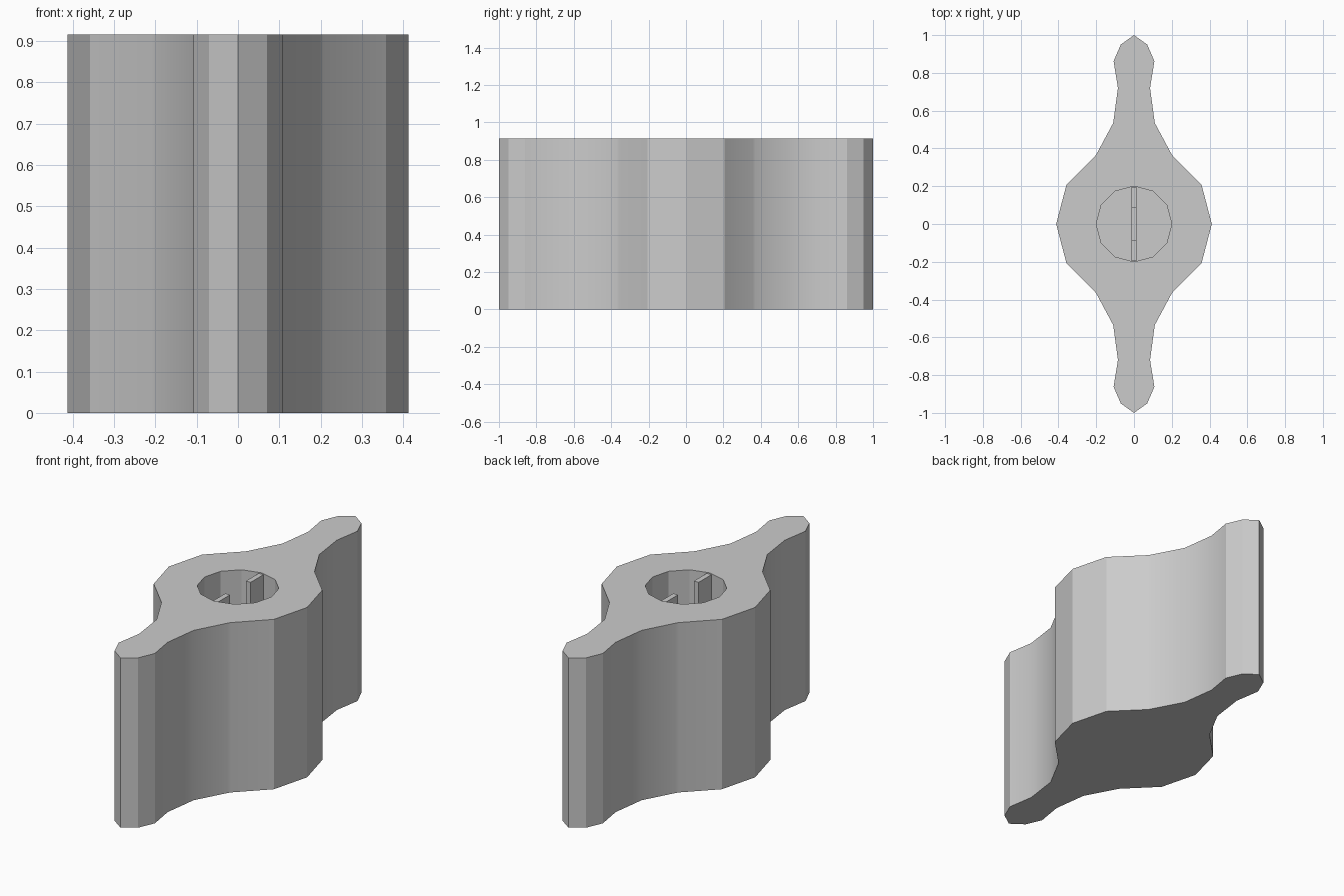
import bpy, bmesh, math

if "Cube" in bpy.data.objects:
    bpy.data.objects.remove(bpy.data.objects["Cube"])

HEIGHT = 0.915
HOLE_FLOOR = 0.3

grey = bpy.data.materials.new("plain grey")
grey.use_nodes = True
colour = (0.6, 0.6, 0.6, 1)
grey.diffuse_color = colour
grey.node_tree.nodes["Principled BSDF"].inputs["Base Color"].default_value = colour


def finish(name, bm, angle):
    """Turn a bmesh into a shaded object."""
    bmesh.ops.recalc_face_normals(bm, faces=bm.faces)
    mesh = bpy.data.meshes.new(name)
    bm.to_mesh(mesh)
    bm.free()
    mesh.materials.append(grey)
    obj = bpy.data.objects.new(name, mesh)
    bpy.context.collection.objects.link(obj)
    bpy.ops.object.select_all(action='DESELECT')
    obj.select_set(True)
    bpy.context.view_layer.objects.active = obj
    bpy.ops.object.shade_smooth_by_angle(angle=math.radians(angle))
    return obj


def walls(bm, outline, low, high):
    """Raise side walls over an outline; return the low and high rings."""
    rings = [[bm.verts.new((x, y, z)) for x, y in outline] for z in (low, high)]
    a, b = rings
    for i in range(len(a)):
        j = (i + 1) % len(a)
        bm.faces.new((a[i], a[j], b[j], b[i]))
    return rings


def ring_edges(bm, ring):
    return [bm.edges.get((v, ring[i - 1])) for i, v in enumerate(ring)]


# Knob body: round hub flowing into two waisted wings, from one quarter outline
quarter = [(0.412, 0), (0.358, 0.206), (0.207, 0.357), (0.198, 0.371),
           (0.11, 0.535), (0.085, 0.72), (0.108, 0.862), (0.07, 0.95), (0, 1)]
half = quarter + [(-x, y) for x, y in quarter[-2::-1]]
outline = half + [(x, -y) for x, y in half[-2:0:-1]]
socket = [(0.2 * math.cos(i * math.pi / 6), 0.2 * math.sin(i * math.pi / 6))
          for i in range(12)]

body = bmesh.new()
base, rim = walls(body, outline, 0, HEIGHT)
body.faces.new(base)
floor, mouth = walls(body, socket, HOLE_FLOOR, HEIGHT)
body.faces.new(floor)
bmesh.ops.triangle_fill(body, use_beauty=True, normal=(0, 0, 1),
                        edges=ring_edges(body, rim) + ring_edges(body, mouth))
finish("knob_body", body, 28)

# Notched blade standing across the socket
top, notch = HEIGHT - 0.005, 0.7
side = [(0.196, HOLE_FLOOR), (0.196, top), (0.088, top), (0.088, notch)]
profile = side + [(-y, z) for y, z in reversed(side)]
blade = bmesh.new()
face = blade.faces.new([blade.verts.new((-0.014, y, z)) for y, z in profile])
extruded = bmesh.ops.extrude_face_region(blade, geom=[face], use_keep_orig=True)
bmesh.ops.translate(blade, vec=(0.028, 0, 0),
                    verts=[v for v in extruded["geom"]
                           if isinstance(v, bmesh.types.BMVert)])
finish("socket_blade", blade, 28)
